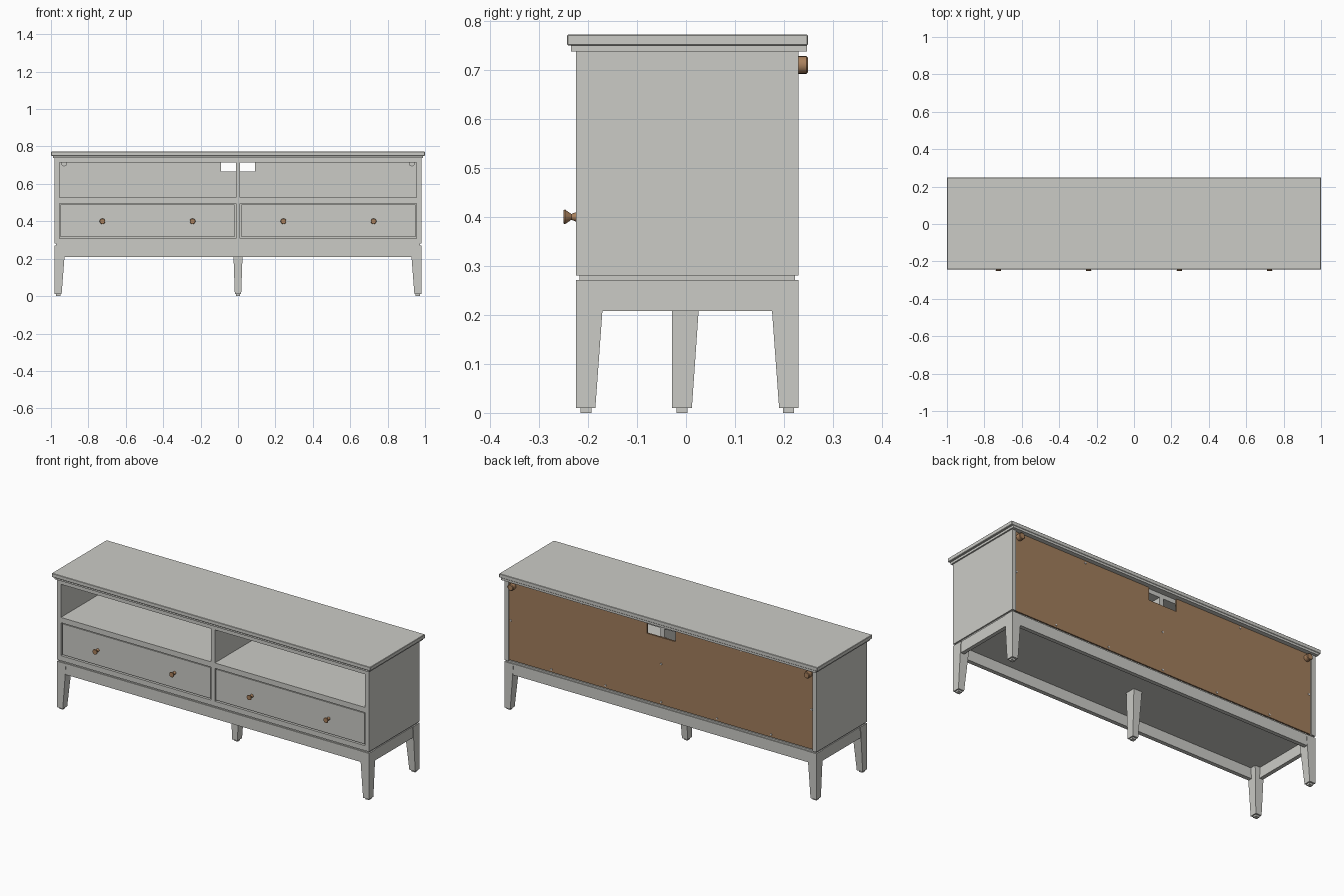
import bpy
import bmesh
from math import radians
from mathutils import Matrix

if "Cube" in bpy.data.objects:
    bpy.data.objects.remove(bpy.data.objects["Cube"])


def material(name, rgb):
    m = bpy.data.materials.new(name)
    m.use_nodes = True
    m.diffuse_color = (*rgb, 1)
    m.node_tree.nodes["Principled BSDF"].inputs["Base Color"].default_value = (*rgb, 1)
    return m


PAINT = material("warm grey paint", (0.60, 0.60, 0.565))
BOARD = material("brown fibreboard", (0.36, 0.21, 0.11))
WOOD = material("brown wood", (0.40, 0.22, 0.11))
METAL = material("pale metal", (0.75, 0.75, 0.75))


def finish(name, bm, *mats):
    bmesh.ops.recalc_face_normals(bm, faces=bm.faces)
    mesh = bpy.data.meshes.new(name)
    bm.to_mesh(mesh)
    bm.free()
    for m in mats:
        mesh.materials.append(m)
    ob = bpy.data.objects.new(name, mesh)
    bpy.context.collection.objects.link(ob)
    return ob


def box(name, x, y, z, foot=None, mat=PAINT, bevel=0):
    """Box from (min, max) ranges; foot gives the x and y ranges of a tapered lower end."""
    bm = bmesh.new()
    bmesh.ops.create_cube(bm, size=2)
    for v in bm.verts:
        i, j, k = (int(c > 0) for c in v.co)
        fx, fy = foot if foot and not k else (x, y)
        v.co = (fx[i], fy[j], z[k])
    ob = finish(name, bm, mat)
    if bevel:
        mod = ob.modifiers.new("soft edges", "BEVEL")
        mod.width = bevel
        mod.segments = 1
    return ob


def lathe(name, profile, x, z, mat, sides=20):
    """Turned part along y; profile is a list of (y, radius)."""
    bm = bmesh.new()
    rings = []
    for y, r in profile:
        ring = bmesh.ops.create_circle(bm, segments=sides, radius=r,
                                       matrix=Matrix.Translation((x, y, z)) @ Matrix.Rotation(radians(90), 4, "X"))
        rings.append(ring["verts"])
    for a, b in zip(rings, rings[1:]):
        for i in range(sides):
            j = (i + 1) % sides
            bm.faces.new((a[i], a[j], b[j], b[i]))
    bm.faces.new(rings[0])
    bm.faces.new(rings[-1])
    ob = finish(name, bm, mat)
    bpy.ops.object.select_all(action="DESELECT")
    bpy.context.view_layer.objects.active = ob
    ob.select_set(True)
    bpy.ops.object.shade_smooth_by_angle(angle=radians(35))


def span(side, a, b):
    return tuple(sorted((side * a, side * b)))


FRONT, BACK, INNER = -0.225, 0.23, 0.212

# Top slab and the moulding beneath it
box("top_slab", (-1, 1), (-0.243, 0.249), (0.75, 0.772), bevel=0.002)
box("top_moulding", (-0.988, 0.988), (-0.235, 0.247), (0.738, 0.75))

# Cabinet carcass
box("upper_rail", (-0.955, 0.955), (FRONT, INNER), (0.714, 0.738))
box("bottom_board", (-0.955, 0.955), (FRONT, INNER), (0.28, 0.309))
box("shelf", (-0.955, 0.955), (FRONT, INNER), (0.496, 0.526))
box("centre_divider", (-0.012, 0.012), (FRONT, INNER), (0.309, 0.714))

# Recessed plinth between cabinet and base, and the base rails
box("plinth", (-0.972, 0.972), (-0.217, 0.222), (0.268, 0.28))
box("front_apron", (-0.93, 0.93), (-0.223, -0.2), (0.208, 0.271))
box("back_apron", (-0.93, 0.93), (0.205, 0.228), (0.208, 0.271))

# Centre leg, tapering on three sides
box("centre_leg", (-0.026, 0.026), (-0.029, 0.03), (0.01, 0.27),
    foot=((-0.017, 0.017), (-0.029, 0.012)))
box("centre_leg_pad", (-0.011, 0.011), (-0.019, 0.003), (0, 0.01))

for side, label in ((1, "left"), (-1, "right")):
    box(label + "_side_panel", span(side, 0.955, 0.98), (FRONT, BACK), (0.28, 0.738))
    box(label + "_apron", span(side, 0.955, 0.977), (-0.175, 0.18), (0.208, 0.271))

    # Corner legs with straight outer faces
    for end, y0, where in ((-1, FRONT, "front"), (1, BACK, "back")):
        top_y = tuple(sorted((y0, y0 - end * 0.059)))
        foot_y = tuple(sorted((y0, y0 - end * 0.04)))
        box(f"{label}_{where}_leg", span(side, 0.923, 0.98), top_y, (0.01, 0.271),
            foot=(span(side, 0.943, 0.98), foot_y))
        box(f"{label}_{where}_leg_pad", span(side, 0.95, 0.973),
            tuple(sorted((y0 - end * 0.01, y0 - end * 0.032))), (0, 0.01))

    # Inset drawer with its two turned knobs
    box(label + "_drawer_front", span(side, 0.018, 0.949), (-0.221, -0.2), (0.315, 0.49))
    box(label + "_drawer_box", span(side, 0.025, 0.942), (-0.2, 0.19), (0.32, 0.475))
    for x in (0.243, 0.725):
        lathe(label + "_drawer_knob",
              [(-0.221, 0.009), (-0.226, 0.009), (-0.234, 0.006), (-0.247, 0.015), (-0.25, 0.0135)],
              side * x, 0.4, WOOD)

    # Wall spacer on the back and its fixing inside
    lathe(label + "_wall_spacer", [(0.222, 0.018), (0.246, 0.018), (0.249, 0.015)],
          side * 0.93, 0.71, WOOD)
    lathe(label + "_spacer_fixing", [(0.2, 0.016), (0.212, 0.016)], side * 0.93, 0.71, PAINT)

# Back panel with a cable notch, painted on the inner face only
bm = bmesh.new()
outline = [(-0.955, 0.285), (0.955, 0.285), (0.955, 0.738), (0.09, 0.738), (0.09, 0.666),
           (-0.09, 0.666), (-0.09, 0.738), (-0.955, 0.738)]
face = bm.faces.new([bm.verts.new((x, INNER, z)) for x, z in outline])
extruded = bmesh.ops.extrude_face_region(bm, geom=[face])["geom"]
bmesh.ops.translate(bm, vec=(0, 0.01, 0),
                    verts=[g for g in extruded if isinstance(g, bmesh.types.BMVert)])
bmesh.ops.recalc_face_normals(bm, faces=bm.faces)
for f in bm.faces:
    f.material_index = 0 if f.normal.y < -0.5 else 1
finish("back_panel", bm, PAINT, BOARD)

# Screw heads holding the back panel
screws = [(x, 0.3) for x in (-0.69, -0.35, 0, 0.35, 0.69)]
screws += [(0, 0.515), (-0.5, 0.725), (0.5, 0.725), (-0.945, 0.51), (0.945, 0.51)]
for x, z in screws:
    lathe("back_screw", [(0.221, 0.006), (0.2245, 0.005)], x, z, METAL, sides=10)
